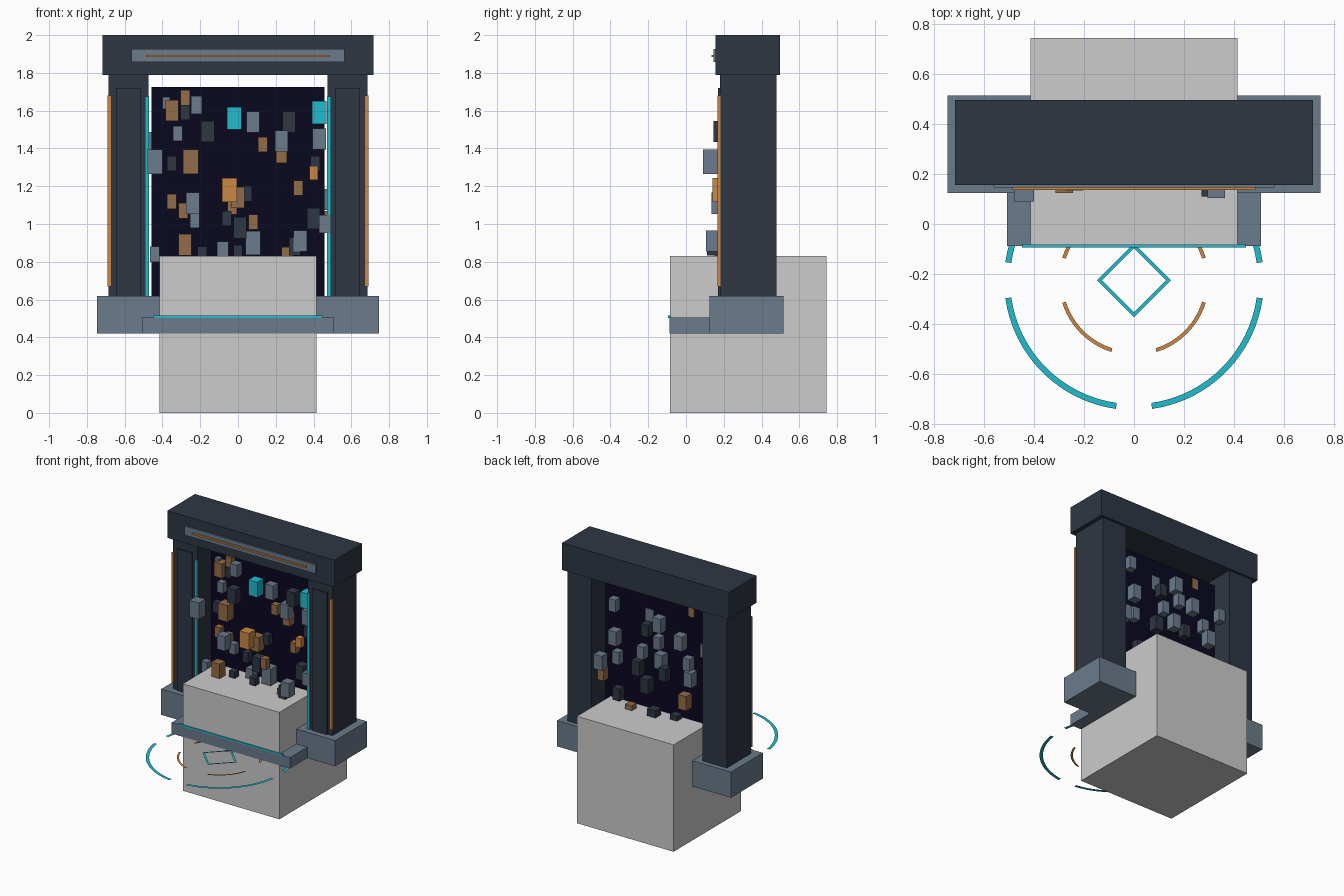
import bpy
import bmesh
import math
from mathutils import Matrix, Vector

old = bpy.data.objects.get("Cube")
if old:
    bpy.data.objects.remove(old, do_unlink=True)


def material(name, hex_code):
    """Flat material from an sRGB hex colour."""
    channels = [int(hex_code[i:i + 2], 16) / 255 for i in range(0, 6, 2)]
    linear = [c / 12.92 if c <= 0.04045 else ((c + 0.055) / 1.055) ** 2.4 for c in channels]
    mat = bpy.data.materials.new(name)
    mat.use_nodes = True
    mat.diffuse_color = (*linear, 1)
    mat.node_tree.nodes["Principled BSDF"].inputs["Base Color"].default_value = (*linear, 1)
    return mat


STONE = material("dark stone", "2e3743")
SLATE = material("slate grey", "6b7b8b")
CYAN = material("glowing cyan", "22bccd")
ORANGE = material("copper orange", "cc8844")
BRONZE = material("dull bronze", "946c48")
VOID = material("night void", "0a0820")
PALE = material("pale grey", "cccccc")


def finish(name, bm, mat):
    mesh = bpy.data.meshes.new(name)
    bm.to_mesh(mesh)
    bm.free()
    mesh.materials.append(mat)
    obj = bpy.data.objects.new(name, mesh)
    bpy.context.collection.objects.link(obj)
    return obj


def add_box(bm, centre, size):
    matrix = Matrix.Translation(centre) @ Matrix.Diagonal((*size, 1))
    bmesh.ops.create_cube(bm, size=1, matrix=matrix)


def box(name, mat, xs, ys, zs):
    """Box between a low and a high value on each axis."""
    bm = bmesh.new()
    spans = (xs, ys, zs)
    add_box(bm, [(a + b) / 2 for a, b in spans], [abs(b - a) for a, b in spans])
    return finish(name, bm, mat)


def mirrored(name, mat, xs, ys, zs):
    """Matching boxes on the left (+x) and right (-x)."""
    for side, sign in (("left", 1), ("right", -1)):
        box(side + "_" + name, mat, [sign * x for x in xs], ys, zs)


# Big plain block and front step
box("block", PALE, (-0.415, 0.415), (-0.085, 0.745), (0, 0.83))
box("front_step", SLATE, (-0.508, 0.508), (-0.088, 0.3), (0.42, 0.505))
box("step_light", CYAN, (-0.448, 0.448), (-0.094, -0.08), (0.503, 0.515))

# Pillars with pedestals, raised panels and light strips
mirrored("pedestal", SLATE, (0.41, 0.747), (0.125, 0.515), (0.42, 0.62))
mirrored("pillar", STONE, (0.475, 0.685), (0.18, 0.478), (0.62, 1.79))
mirrored("pillar_panel", STONE, (0.515, 0.645), (0.17, 0.19), (0.62, 1.72))
mirrored("outer_strip", ORANGE, (0.67, 0.69), (0.168, 0.182), (0.67, 1.68))
mirrored("inner_strip", CYAN, (0.472, 0.492), (0.172, 0.186), (0.62, 1.675))

# Lintel with its nameless front plate
box("lintel", STONE, (-0.717, 0.717), (0.157, 0.497), (1.79, 2))
box("lintel_plate", SLATE, (-0.563, 0.563), (0.146, 0.16), (1.857, 1.927))
box("lintel_strip", ORANGE, (-0.487, 0.487), (0.136, 0.148), (1.884, 1.896))

# Dark sheet filling the gate
box("gate_sheet", VOID, (-0.458, 0.458), (0.327, 0.333), (0.51, 1.725))

# Floating blocks: x, y, z, width in hundredths
BRONZE_FRONT = ((-35, 29, 160, 7), (-28, 31, 167, 5), (-25, 21, 133, 8), (13, 28, 142, 5),
                (23, 29, 137, 6), (32, 24, 119, 5), (-35, 27, 112, 5), (-29, 30, 107, 5),
                (-28, 16, 89, 7), (0, 24, 114, 7), (-3, 28, 109, 5), (8, 22, 101, 5),
                (26, 18, 83, 6))
SLATE_FRONT = ((-38, 30, 164, 4), (-22, 29, 163, 6), (-32, 26, 148, 5), (8, 30, 154, 7),
               (43, 25, 145, 7), (-44, 13, 133, 8), (-24, 17, 111, 7), (23, 27, 144, 7),
               (46, 20, 100, 6), (33, 14, 91, 7), (8, 27, 90, 8), (-44, 24, 84, 5),
               (-8, 28, 86, 6), (-23, 28, 102, 5))
STONE_FRONT = ((-28, 30, 159, 5), (-16, 18, 149, 7), (27, 29, 154, 7), (41, 28, 132, 5),
               (-35, 25, 132, 5), (-6, 20, 103, 5), (1, 24, 98, 7), (5, 29, 116, 5),
               (40, 22, 103, 7), (-19, 22, 84, 5), (0, 20, 85, 5), (30, 14, 88, 6))

# Blocks behind the sheet: x, z in hundredths
SLATE_BACK = ((35, 158), (-5, 154), (-6, 141), (-22, 144), (-45, 144), (44, 113),
              (32, 118), (33, 134), (8, 130), (-5, 125), (-30, 130), (-33, 120))
STONE_BACK = ((7, 146), (13, 116), (-11, 118), (7, 103), (30, 91), (-2, 83), (-18, 82))
BRONZE_BACK = ((45, 102), (-27, 100), (18, 82))


def floating_blocks(name, mat, front, back=()):
    bm = bmesh.new()
    everything = list(front) + [(x, 38 + i % 3 * 2, z, 6 + i % 2) for i, (x, z) in enumerate(back)]
    for x, y, z, w in everything:
        add_box(bm, Vector((x, y, z)) / 100, Vector((w, w, w * 1.6)) / 100)
    finish(name, bm, mat)


floating_blocks("bronze_blocks", BRONZE, BRONZE_FRONT, BRONZE_BACK)
floating_blocks("slate_blocks", SLATE, SLATE_FRONT, SLATE_BACK)
floating_blocks("stone_blocks", STONE, STONE_FRONT, STONE_BACK)
floating_blocks("cyan_blocks", CYAN, ((-2, 25, 156, 7.5), (43, 24, 159, 7.5)))
floating_blocks("orange_blocks", ORANGE, ((-4.5, 18, 118, 8), (40, 19, 127, 4.5)))


def floor_arcs(name, mat, inner, outer, gap, steps):
    """Four flat arcs, one per quadrant, with a gap (degrees) at each end."""
    bm = bmesh.new()
    for quadrant in range(4):
        previous = None
        for i in range(steps + 1):
            a = math.radians(90 * quadrant + gap + (90 - 2 * gap) * i / steps)
            pair = [bm.verts.new((r * math.cos(a), r * math.sin(a) - 0.225, 0.423))
                    for r in (inner, outer)]
            if previous:
                bm.faces.new((previous[0], previous[1], pair[1], pair[0]))
            previous = pair
    bmesh.ops.remove_doubles(bm, verts=bm.verts, dist=0.0001)
    finish(name, bm, mat)


# Floor markings
floor_arcs("outer_ring", CYAN, 0.496, 0.52, 8, 16)
floor_arcs("inner_ring", ORANGE, 0.286, 0.301, 17.5, 12)
floor_arcs("floor_diamond", CYAN, 0.128, 0.148, 0, 1)
